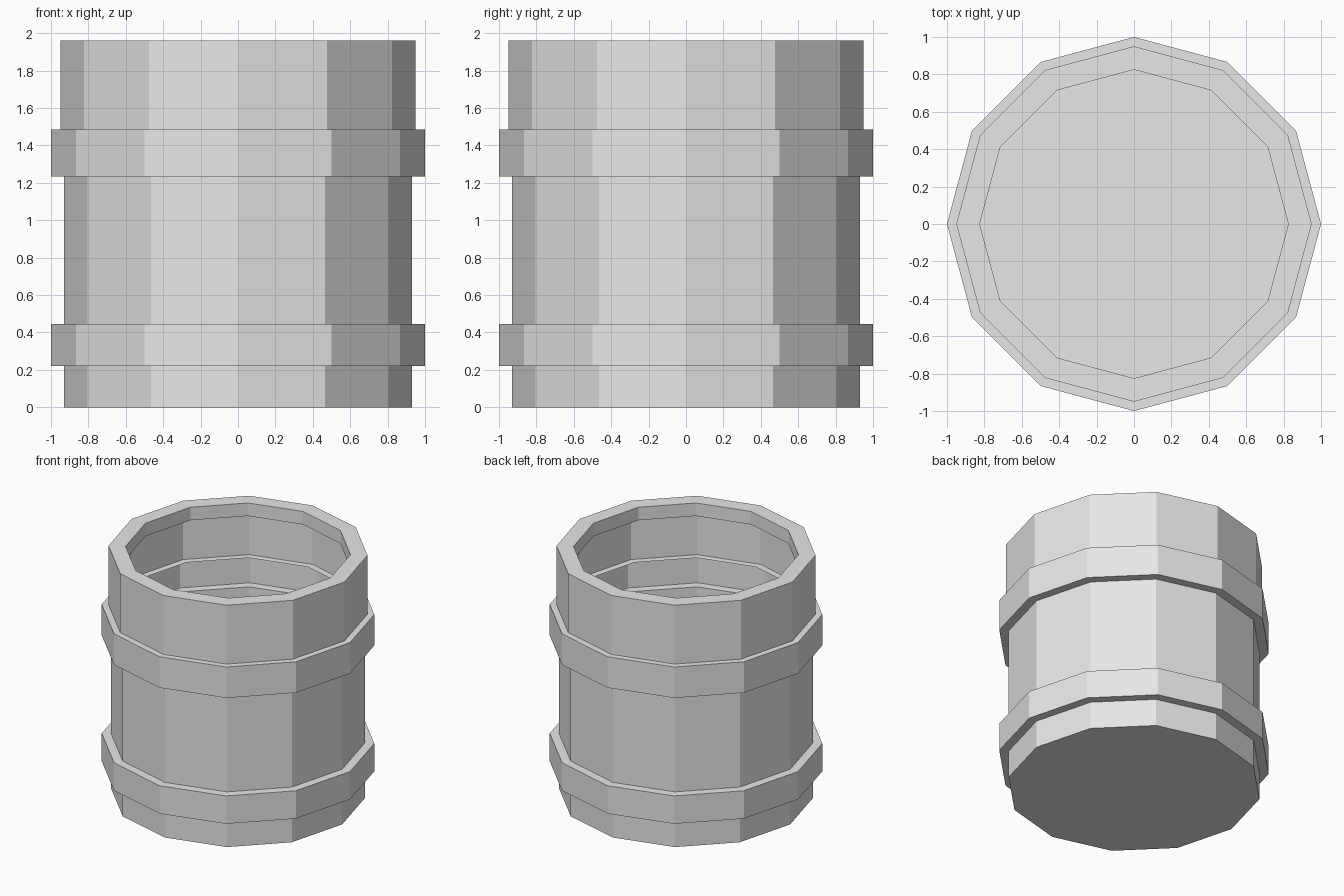
import bpy
import bmesh
import math

SIDES = 12

cube = bpy.data.objects.get("Cube")
if cube:
    bpy.data.objects.remove(cube, do_unlink=True)

# One plain grey for the whole vessel
grey = bpy.data.materials.new("light grey")
grey.use_nodes = True
colour = (0.8, 0.8, 0.8, 1)
grey.diffuse_color = colour
grey.node_tree.nodes["Principled BSDF"].inputs["Base Color"].default_value = colour


def lathe(name, profile, floor=False):
    """Turn (radius, height) points, listed upward, into a flat-sided shell."""
    bm = bmesh.new()
    rings = []
    for radius, z in profile:
        ring = []
        for i in range(SIDES):
            a = math.tau * i / SIDES
            ring.append(bm.verts.new((radius * math.cos(a), radius * math.sin(a), z)))
        rings.append(ring)
    for low, high in zip(rings, rings[1:]):
        for i in range(SIDES):
            j = (i + 1) % SIDES
            bm.faces.new((low[i], low[j], high[j], high[i]))
    if floor:
        bm.faces.new(reversed(rings[0]))
    mesh = bpy.data.meshes.new(name)
    bm.to_mesh(mesh)
    bm.free()
    mesh.materials.append(grey)
    obj = bpy.data.objects.new(name, mesh)
    bpy.context.collection.objects.link(obj)
    return obj


WALL, BAND, COLLAR = 0.93, 1.0, 0.95
SHOULDER = 1.485

# Body: thin wall swelling into two bands, with a ledge inside the top band
body = [(WALL, 0)]
for bottom, top in ((0.22, 0.445), (1.235, SHOULDER)):
    body += [(WALL, bottom), (BAND, bottom), (BAND, top), (WALL, top)]
body[-1] = (0.895, SHOULDER)
lathe("barrel_body", body, floor=True)

# Collar: upper wall, flat rim and a short lip turned down inside
lathe("rim_collar", [(COLLAR, SHOULDER), (COLLAR, 1.96), (0.825, 1.96), (0.825, 1.855)])
